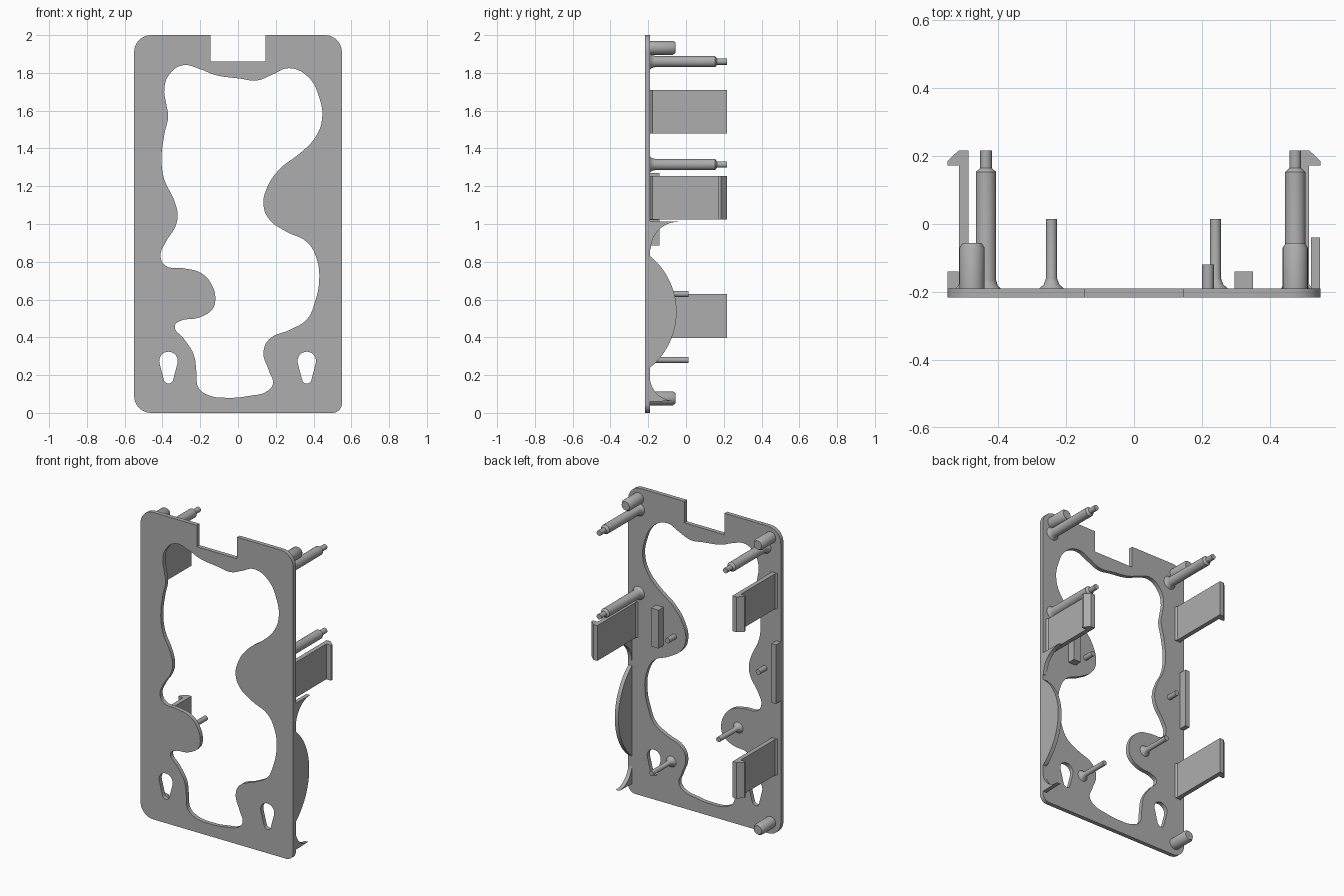
import bpy, bmesh
from math import sin, cos, pi, radians

cube = bpy.data.objects.get("Cube")
if cube:
    bpy.data.objects.remove(cube, do_unlink=True)

grey = bpy.data.materials.new("plain_grey")
grey.use_nodes = True
GREY = (0.42, 0.42, 0.42, 1)
grey.diffuse_color = GREY
grey.node_tree.nodes["Principled BSDF"].inputs["Base Color"].default_value = GREY

FRONT, BACK, TIP = -0.217, -0.19, 0.217   # plate faces and deepest reach
ROOT = BACK - 0.005                       # parts sink slightly into the plate


def arc(cx, cy, r, start, end, steps=10):
    """Points of a circular arc, angles in degrees."""
    angles = [radians(start + (end - start) * i / steps) for i in range(steps + 1)]
    return [(cx + r * cos(a), cy + r * sin(a)) for a in angles]


def finish(obj, smooth=True):
    obj.data.materials.clear()
    obj.data.materials.append(grey)
    if smooth:
        bpy.ops.object.select_all(action='DESELECT')
        obj.select_set(True)
        bpy.context.view_layer.objects.active = obj
        bpy.ops.object.shade_smooth_by_angle(angle=radians(35))
    return obj


def from_bmesh(name, bm, smooth=True):
    bmesh.ops.recalc_face_normals(bm, faces=bm.faces)
    mesh = bpy.data.meshes.new(name)
    bm.to_mesh(mesh)
    bm.free()
    obj = bpy.data.objects.new(name, mesh)
    bpy.context.collection.objects.link(obj)
    return finish(obj, smooth)


def prism(name, outline, place, low, high, smooth=True):
    """Extrude an outline; place(a, b, h) maps it into space."""
    bm = bmesh.new()
    ends = [[bm.verts.new(place(a, b, h)) for a, b in outline] for h in (low, high)]
    for ring in ends:
        bm.faces.new(ring)
    for i in range(len(outline)):
        j = (i + 1) % len(outline)
        bm.faces.new((ends[0][i], ends[0][j], ends[1][j], ends[1][i]))
    return from_bmesh(name, bm, smooth)


def lathe(name, profile, x, z, sides=24):
    """Turned part along y from (radius, y) pairs."""
    bm = bmesh.new()
    rings = []
    for r, y in profile:
        rings.append([bm.verts.new((x + r * cos(2 * pi * i / sides), y,
                                    z + r * sin(2 * pi * i / sides)))
                      for i in range(sides)])
    for a, b in zip(rings, rings[1:]):
        for i in range(sides):
            j = (i + 1) % sides
            bm.faces.new((a[i], a[j], b[j], b[i]))
    bm.faces.new(rings[0])
    bm.faces.new(rings[-1])
    return from_bmesh(name, bm)


def block(name, x0, x1, z0, z1, depth):
    outline = [(x0, ROOT), (x1, ROOT), (x1, depth), (x0, depth)]
    return prism(name, outline, lambda a, b, h: (a, b, h), z0, z1, smooth=False)


# Face plate: rounded outline with top notch, flowing opening and two keyholes
W, H, R, NOTCH = 0.55, 2.0, 0.09, 0.145
border = (arc(R - W, R, R, 270, 180) + arc(R - W, H - R, R, 180, 90)
          + [(-NOTCH, H), (-NOTCH, 1.86), (NOTCH, 1.86), (NOTCH, H)]
          + arc(W - R, H - R, R, 90, 0) + arc(W - 0.05, 0.05, 0.05, 0, -90))
opening = [
    (-.295, 1.84), (-.2, 1.82), (-.125, 1.79), (.01, 1.77), (.1, 1.76), (.18, 1.79),
    (.27, 1.825), (.37, 1.78), (.43, 1.67), (.445, 1.555), (.41, 1.46), (.335, 1.38),
    (.22, 1.29), (.155, 1.195), (.135, 1.1), (.165, 1.025), (.255, .96), (.365, .905),
    (.415, .82), (.43, .705), (.405, .58), (.365, .495), (.275, .44), (.165, .39),
    (.135, .32), (.165, .22), (.185, .155), (.155, .115), (.06, .09), (-.045, .08),
    (-.16, .095), (-.21, .135), (-.22, .215), (-.235, .31), (-.285, .39), (-.335, .46),
    (-.31, .485), (-.205, .505), (-.135, .55), (-.12, .6), (-.14, .68), (-.195, .74),
    (-.285, .765), (-.385, .78), (-.41, .83), (-.385, .9), (-.33, .99), (-.32, 1.05),
    (-.34, 1.13), (-.39, 1.235), (-.405, 1.34), (-.39, 1.475), (-.37, 1.57),
    (-.38, 1.635), (-.39, 1.715), (-.365, 1.79)]

curve = bpy.data.curves.new("face_plate", 'CURVE')
curve.dimensions = '2D'
curve.fill_mode = 'BOTH'
curve.extrude = (BACK - FRONT) / 2
keyholes = [arc(x, 0.275, 0.049, -15, 195, 16) + arc(x, 0.18, 0.025, 195, 345, 8)
            for x in (-0.368, 0.364)]
for loop in [border] + keyholes:
    spline = curve.splines.new('POLY')
    spline.points.add(len(loop) - 1)
    for p, (x, z) in zip(spline.points, loop):
        p.co = (x, z, 0, 1)
    spline.use_cyclic_u = True
spline = curve.splines.new('BEZIER')
spline.bezier_points.add(len(opening) - 1)
for p, (x, z) in zip(spline.bezier_points, opening):
    p.co = (x, z, 0)
    p.handle_left_type = p.handle_right_type = 'AUTO'
spline.use_cyclic_u = True
spline.resolution_u = 5
plate = bpy.data.objects.new("face_plate", curve)
plate.rotation_euler.x = pi / 2
plate.location.y = (FRONT + BACK) / 2
bpy.context.collection.objects.link(plate)
bpy.ops.object.select_all(action='DESELECT')
plate.select_set(True)
bpy.context.view_layer.objects.active = plate
bpy.ops.object.convert(target='MESH')
finish(bpy.context.view_layer.objects.active)

# Stepped screw posts
for name, x, z in (("upper_left_post", 0.475, 1.86), ("middle_left_post", 0.475, 1.315),
                   ("upper_right_post", -0.436, 1.86)):
    lathe(name, [(.043, ROOT), (.043, BACK), (.034, -.18), (.03, -.165), (.03, .153),
                 (.017, .165), (.017, TIP)], x, z)

# Thick locating bosses with chamfered ends
for name, x, z in (("upper_left_boss", 0.475, 1.933), ("upper_right_boss", -0.477, 1.933),
                   ("lower_right_boss", -0.477, 0.077)):
    lathe(name, [(.037, ROOT), (.037, -.07), (.028, -.056)], x, z)

# Slim pins with flared feet, and short pins
for name, x, z in (("right_pin", -0.243, 0.63), ("left_pin", 0.24, 0.28)):
    lathe(name, [(.036, ROOT), (.036, BACK), (.023, -.178), (.016, -.16), (.016, .014)],
          x, z, 16)
for name, x, z in (("short_left_pin", 0.218, 1.1), ("short_right_pin", -0.435, 1.07)):
    lathe(name, [(.017, ROOT), (.017, -.12)], x, z, 16)

# Snap clips with outward hooks
hook = [(.478, ROOT), (.478, BACK), (.487, -.178), (.487, TIP), (.516, TIP), (.55, .185),
        (.55, .172), (.516, .172), (.516, -.178), (.525, BACK), (.525, ROOT)]
for name, side, z0, z1 in (("left_clip", 1, 1.025, 1.255), ("upper_right_clip", -1, 1.48, 1.71),
                           ("lower_right_clip", -1, 0.397, 0.63)):
    prism(name, hook, lambda a, b, h: (side * a, b, h), z0, z1, smooth=False)

# Stop bars
block("right_stop_bar", -0.55, -0.517, 0.885, 1.27, -0.14)
block("left_stop_bar", 0.296, 0.35, 1.02, 1.27, -0.14)

# Curved side flange: domed middle and a horn at each end
flanges = {
    "flange_dome": [(ROOT, .24)] + arc(-.431, .535, .381, -50.5, 50.5, 28) + [(ROOT, .83)],
    "flange_upper_horn": [(ROOT, .865)] + arc(-.04, .865, .147, 180, 90, 12) + [(ROOT, 1.015)],
    "flange_lower_horn": [(ROOT, .195)] + arc(-.06, .195, .132, 180, 270, 12) + [(ROOT, .06)],
}
for name, outline in flanges.items():
    prism(name, outline, lambda a, b, h: (h, a, b), 0.522, 0.548)
